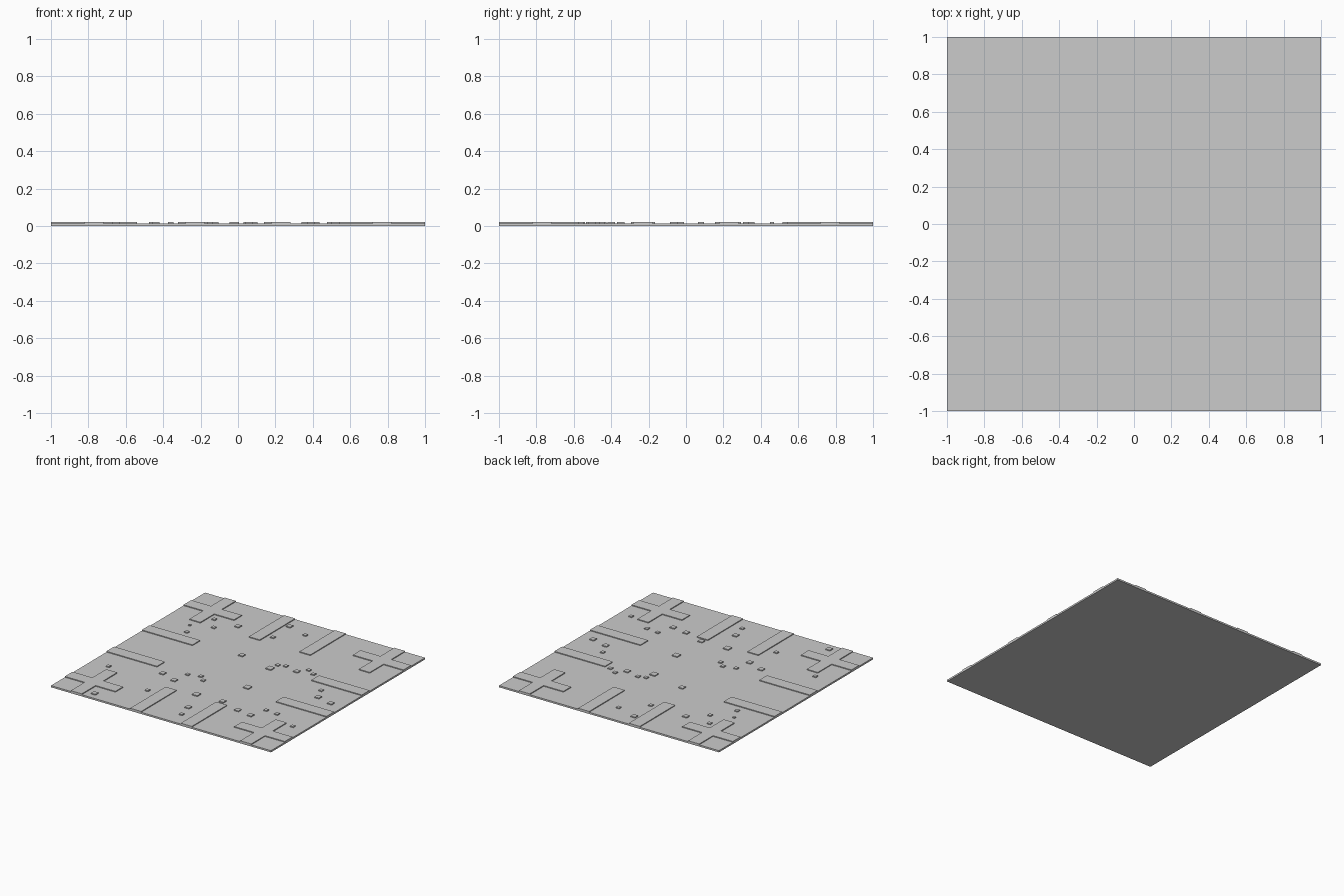
import bpy
import bmesh
from mathutils import Matrix

if "Cube" in bpy.data.objects:
    bpy.data.objects.remove(bpy.data.objects["Cube"])

BASE = 0.014   # top of the plate
TOP = 0.021    # top of the raised tracks


def prism(bm, outline, z0, z1):
    face = bm.faces.new([bm.verts.new((x, y, z0)) for x, y in outline])
    up = bmesh.ops.extrude_face_region(bm, geom=[face])["geom"]
    for v in up:
        if isinstance(v, bmesh.types.BMVert):
            v.co.z = z1


def finish(bm, name):
    bmesh.ops.recalc_face_normals(bm, faces=bm.faces)
    mesh = bpy.data.meshes.new(name)
    bm.to_mesh(mesh)
    bm.free()
    ob = bpy.data.objects.new(name, mesh)
    bpy.context.collection.objects.link(ob)
    return ob


def rect(x0, x1, y0, y1):
    return [(x0, y0), (x1, y0), (x1, y1), (x0, y1)]


# Base plate
bm = bmesh.new()
prism(bm, rect(-1, 1, -1, 1), 0, BASE)
finish(bm, "base_plate")

# Raised tracks: two bars per side and a cross in each corner
a, b, c, d = 0.54, 0.72, 0.82, 1.0
cross = [(a, b), (b, b), (b, a), (c, a), (c, b), (d, b),
         (d, c), (c, c), (c, d), (b, d), (b, c), (a, c)]
shapes = {"edge_bar_a": rect(0.54, 1, 0.18, 0.28),
          "edge_bar_b": rect(0.54, 1, -0.28, -0.18),
          "corner_cross": cross}
for name, outline in shapes.items():
    for i in range(4):
        bm = bmesh.new()
        prism(bm, outline, BASE - 0.004, TOP)
        bm.transform(Matrix.Rotation(i * 1.5707963, 4, 'Z'))
        finish(bm, f"{name}_{i + 1}")

# Small scattered square studs: x, y, size
studs = [
    (-.67, .65, .03), (-.59, .53, .03), (-.71, .35, .03), (-.455, .65, .04),
    (-.76, .46, .02), (-.14, .87, .04), (.045, .81, .03), (-.13, .64, .03),
    (-.14, .25, .04), (.165, .18, .05), (.18, .26, .03), (.24, .28, .03),
    (.42, .32, .03), (.49, .28, .03), (.36, .25, .04), (-.30, -.40, .04),
    (-.275, -.26, .03), (-.175, -.23, .03), (-.12, -.28, .03),
    (-.44, -.35, .04), (-.84, -.48, .03), (-.65, -.93, .04),
    (-.36, -.66, .03), (-.02, -.51, .05), (.22, -.19, .05), (.21, -.50, .04),
    (.39, -.56, .04), (.09, -.86, .03), (.06, -.73, .04), (.52, -.58, .04),
    (.565, -.44, .03), (.70, .08, .03), (.75, -.03, .04), (.89, -.065, .04),
    (.89, -.56, .03), (.67, -.45, .03)]
bm = bmesh.new()
for x, y, s in studs:
    h = s / 2
    prism(bm, rect(x - h, x + h, y - h, y + h), BASE - 0.004, TOP + 0.001)
finish(bm, "surface_studs")
